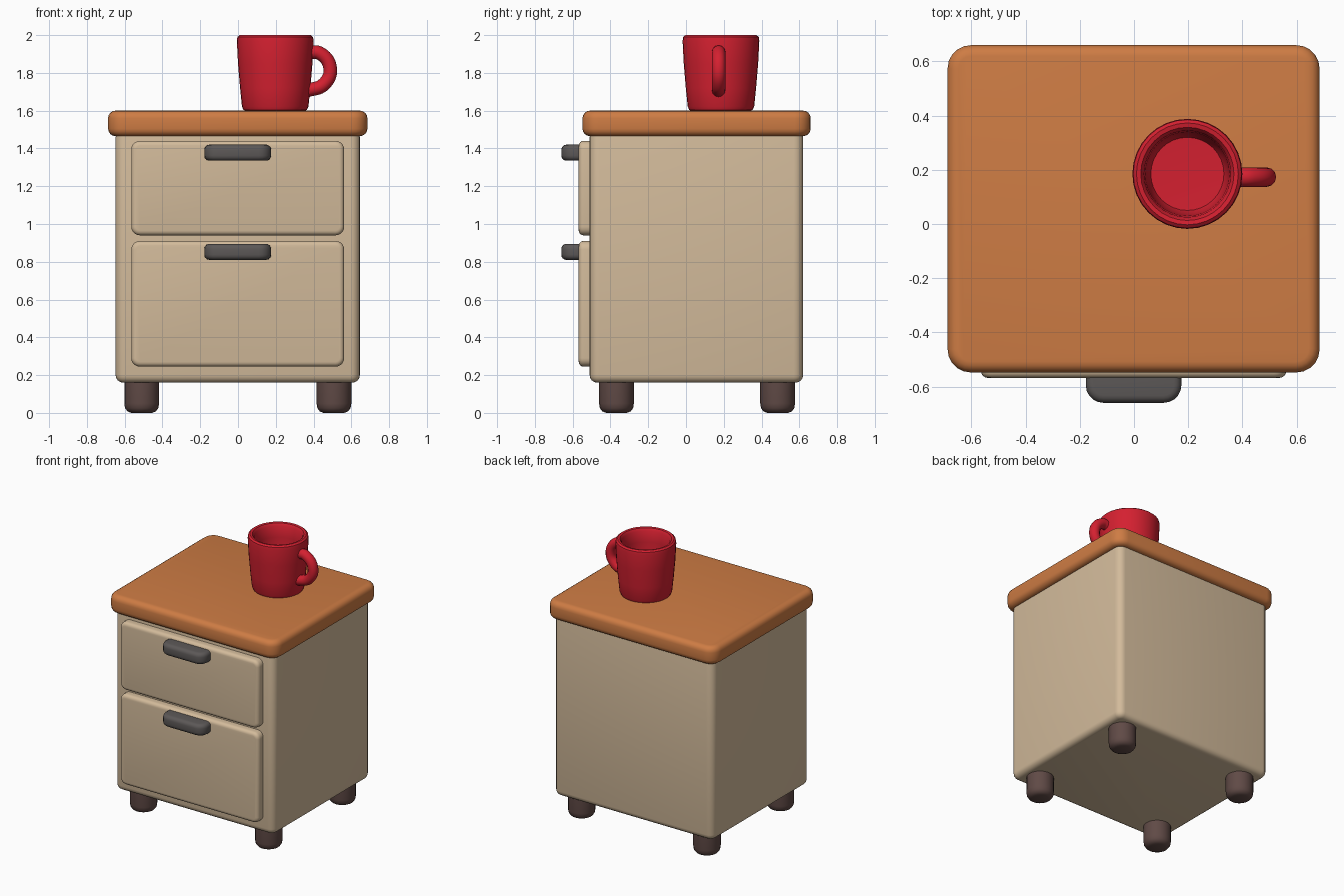
import bpy
import bmesh
import math
from mathutils import Vector

if "Cube" in bpy.data.objects:
    bpy.data.objects.remove(bpy.data.objects["Cube"])


def material(name, *rgb):
    col = [((c / 255 + 0.055) / 1.055) ** 2.4 for c in rgb] + [1]
    m = bpy.data.materials.new(name)
    m.use_nodes = True
    m.diffuse_color = col
    m.node_tree.nodes["Principled BSDF"].inputs["Base Color"].default_value = col
    return m


BEIGE = material("beige paint", 211, 187, 155)
WOOD = material("orange wood", 206, 124, 68)
GREY = material("dark grey metal", 92, 88, 87)
BROWN = material("dark brown wood", 96, 74, 70)
RED = material("red glaze", 212, 32, 48)


def finish(name, bm, mat):
    """Turn a bmesh into a smooth shaded object."""
    bmesh.ops.recalc_face_normals(bm, faces=bm.faces)
    mesh = bpy.data.meshes.new(name)
    bm.to_mesh(mesh)
    bm.free()
    mesh.materials.append(mat)
    ob = bpy.data.objects.new(name, mesh)
    bpy.context.collection.objects.link(ob)
    bpy.ops.object.select_all(action="DESELECT")
    ob.select_set(True)
    bpy.context.view_layer.objects.active = ob
    bpy.ops.object.shade_smooth_by_angle(angle=math.radians(35))
    return ob


def rounded_box(name, lo, hi, axis, corner, edge, mat):
    """Box with corners rounded along one axis, then softened cap rims."""
    lo, hi = Vector(lo), Vector(hi)
    bm = bmesh.new()
    bmesh.ops.create_cube(bm, size=1)
    for v in bm.verts:
        v.co = (lo + hi) / 2 + v.co * (hi - lo)
    along = [e for e in bm.edges
             if abs((e.verts[0].co - e.verts[1].co).normalized()[axis]) > 0.9]
    bmesh.ops.bevel(bm, geom=along, offset=corner, segments=5, profile=0.5, affect="EDGES")
    bm.normal_update()
    caps = [f for f in bm.faces if abs(f.normal[axis]) > 0.99]
    rims = list({e for f in caps for e in f.edges})
    bmesh.ops.bevel(bm, geom=rims, offset=edge, segments=4, profile=0.5, affect="EDGES")
    return finish(name, bm, mat)


def lathe(name, profile, x, y, mat, steps=32):
    """Spin a (radius, height) profile about a vertical axis."""
    bm = bmesh.new()
    verts = [bm.verts.new((x + r, y, z)) for r, z in profile]
    edges = [bm.edges.new(pair) for pair in zip(verts, verts[1:])]
    bmesh.ops.spin(bm, geom=verts + edges, cent=(x, y, 0), axis=(0, 0, 1),
                   angle=math.tau, steps=steps)
    bmesh.ops.remove_doubles(bm, verts=bm.verts, dist=0.0005)
    return finish(name, bm, mat)


# Cabinet and table top
rounded_box("cabinet_body", (-0.648, -0.51, 0.16), (0.645, 0.62, 1.5), 2, 0.05, 0.04, BEIGE)
rounded_box("table_top", (-0.688, -0.548, 1.465), (0.685, 0.66, 1.6), 2, 0.085, 0.04, WOOD)

# Drawer fronts with their pulls
for label, bottom, top, pull in (("upper", 0.94, 1.44, 1.335), ("lower", 0.245, 0.91, 0.81)):
    rounded_box(label + "_drawer", (-0.565, -0.568, bottom), (0.562, -0.47, top),
                1, 0.045, 0.025, BEIGE)
    rounded_box(label + "_drawer_pull", (-0.178, -0.66, pull), (0.175, -0.5, pull + 0.085),
                2, 0.065, 0.027, GREY)

# Short round feet
foot = [(0, 0), (0.055, 0), (0.075, 0.008), (0.088, 0.025), (0.092, 0.05), (0.092, 0.19), (0, 0.19)]
for side, x in (("right", -0.51), ("left", 0.508)):
    for end, y in (("front", -0.368), ("back", 0.485)):
        lathe(f"{end}_{side}_foot", foot, x, y, BROWN, 20)

# Mug cup: outside wall, rounded rim, inside wall and floor
cup = [(0, 1.598), (0.15, 1.598), (0.168, 1.604), (0.176, 1.622), (0.186, 1.72),
       (0.197, 1.85), (0.203, 1.97), (0.2, 1.99), (0.188, 2.0), (0.172, 1.997),
       (0.16, 1.98), (0.155, 1.9), (0.147, 1.72), (0.135, 1.69), (0, 1.685)]
lathe("mug_cup", cup, 0.197, 0.185, RED)

# Mug handle: tube swept along a loop
curve = bpy.data.curves.new("mug_handle", "CURVE")
curve.dimensions = "3D"
curve.bevel_depth = 0.036
curve.bevel_resolution = 4
curve.use_fill_caps = True
path = [(0.365, 1.905), (0.43, 1.905), (0.488, 1.825), (0.455, 1.74), (0.36, 1.705)]
spline = curve.splines.new("BEZIER")
spline.bezier_points.add(len(path) - 1)
for point, (x, z) in zip(spline.bezier_points, path):
    point.co = (x, 0.173, z)
    point.handle_left_type = point.handle_right_type = "AUTO"
curve.materials.append(RED)
handle = bpy.data.objects.new("mug_handle", curve)
bpy.context.collection.objects.link(handle)
bpy.ops.object.select_all(action="DESELECT")
handle.select_set(True)
bpy.context.view_layer.objects.active = handle
bpy.ops.object.convert(target="MESH")
bpy.ops.object.shade_smooth_by_angle(angle=math.radians(50))
